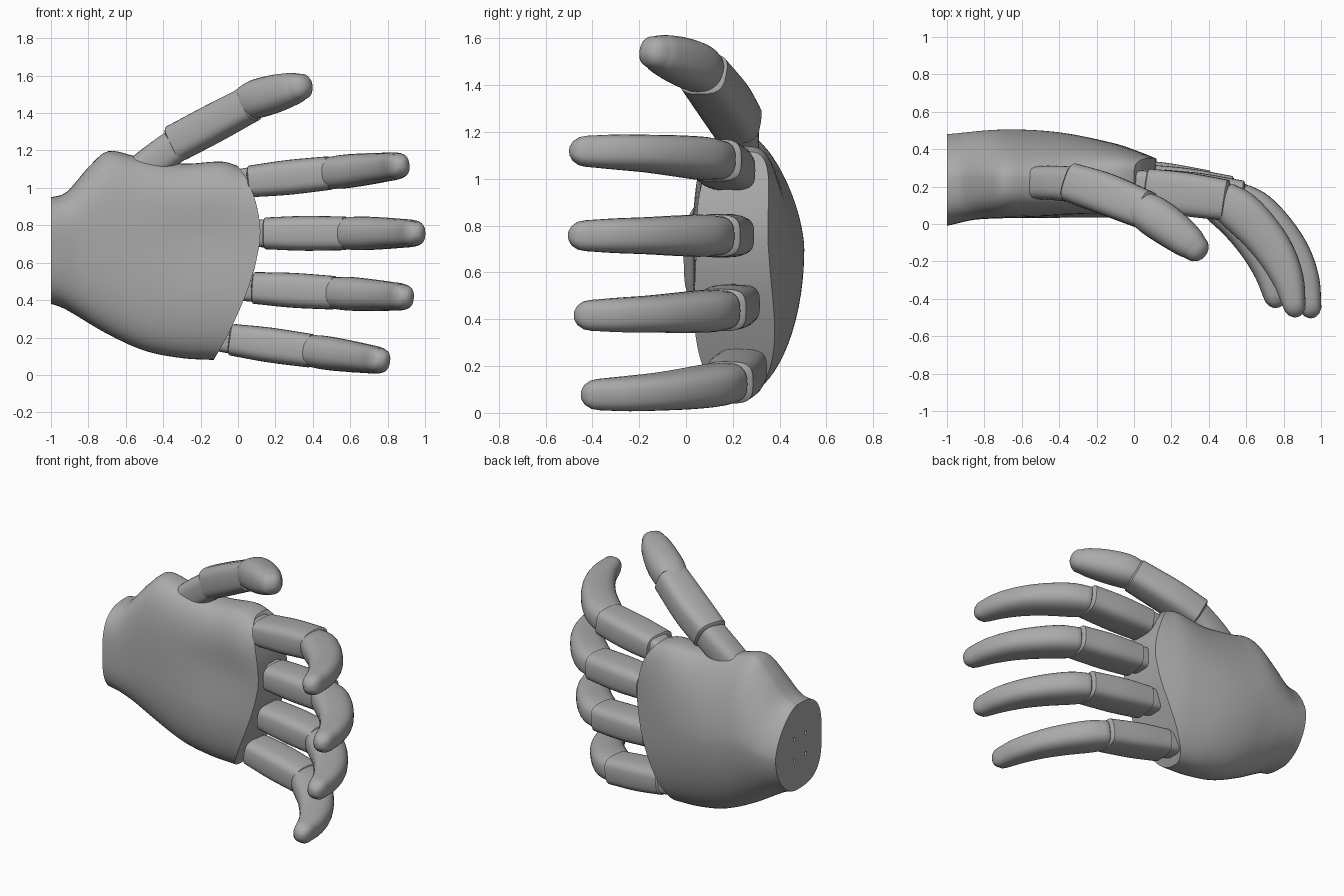
import bpy, bmesh, math
from mathutils import Vector, Matrix

cube = bpy.data.objects.get("Cube")
if cube:
    bpy.data.objects.remove(cube, do_unlink=True)

GREY = (0.4, 0.4, 0.4, 1)
mat = bpy.data.materials.new("matte_grey")
mat.use_nodes = True
mat.diffuse_color = GREY
mat.node_tree.nodes["Principled BSDF"].inputs["Base Color"].default_value = GREY


def spline(keys, t):
    """Smooth interpolation of (t, value...) keys, held at both ends."""
    if t <= keys[0][0]:
        return keys[0][1:]
    if t >= keys[-1][0]:
        return keys[-1][1:]
    i = max(k for k in range(len(keys) - 1) if keys[k][0] <= t)
    p, q = keys[i], keys[i + 1]
    h = q[0] - p[0]
    f = (t - p[0]) / h
    e = f * f * (3 - 2 * f)

    def slope(k, c):
        a, b = keys[max(k - 1, 0)], keys[min(k + 1, len(keys) - 1)]
        return (b[c] - a[c]) / (b[0] - a[0])
    return tuple(p[c] * (1 - e) + q[c] * e + slope(i, c) * h * f * (1 - f) ** 2
                 - slope(i + 1, c) * h * f * f * (1 - f) for c in range(1, len(p)))


def rounded(angle, n):
    """Point on a unit superellipse."""
    c, s = math.cos(angle), math.sin(angle)
    return (math.copysign(abs(c) ** (2 / n), c), math.copysign(abs(s) ** (2 / n), s))


def loft(name, rings, strip_cap=False):
    bm = bmesh.new()
    loops = [[bm.verts.new(p) for p in ring] for ring in rings]
    n = len(loops[0])
    for a, b in zip(loops, loops[1:]):
        for i in range(n):
            bm.faces.new((a[i], a[(i + 1) % n], b[(i + 1) % n], b[i]))
    bm.faces.new(loops[0])
    end = loops[-1]
    if strip_cap:
        for i in range(n // 2):
            quad = [end[i], end[i + 1], end[n - i - 1], end[-i]]
            bm.faces.new(list(dict.fromkeys(quad)))
    else:
        bm.faces.new(end)
    bmesh.ops.recalc_face_normals(bm, faces=bm.faces)
    mesh = bpy.data.meshes.new(name)
    bm.to_mesh(mesh)
    bm.free()
    mesh.materials.append(mat)
    obj = bpy.data.objects.new(name, mesh)
    bpy.context.collection.objects.link(obj)
    return obj


def smooth(obj):
    bpy.ops.object.select_all(action='DESELECT')
    obj.select_set(True)
    bpy.context.view_layer.objects.active = obj
    bpy.ops.object.shade_smooth_by_angle(angle=math.radians(32))


def digit(name, path, n, place, start=0.03, tip=0.03, sides=28):
    """Sweep a rounded section along (x, y, z, half width, half depth) points,
    with both ends rounded over the given lengths."""
    keys = [(i, *p) for i, p in enumerate(path)]
    count = 5 * (len(path) - 1)
    samples = [spline(keys, i / 5) for i in range(count + 1)]
    spots = [Vector(s[:3]) for s in samples]
    rings = []

    def add_ring(i, d, shift=0, scale=1):
        w, h = samples[i][3:]
        side = (Vector((0, 0, 1)) - d * d.z).normalized()
        up = d.cross(side)
        section = [rounded(math.tau * k / sides, n) for k in range(sides)]
        rings.append([place @ (spots[i] + d * shift + side * w * scale * a + up * h * scale * b)
                      for a, b in section])

    tilts = [math.radians(a) for a in (25, 50, 70, 82)]
    first = (spots[1] - spots[0]).normalized()
    last = (spots[-1] - spots[-2]).normalized()
    for a in reversed(tilts):
        add_ring(0, first, -start * math.sin(a), math.cos(a))
    for i in range(count + 1):
        add_ring(i, (spots[min(i + 1, count)] - spots[max(i - 1, 0)]).normalized())
    for a in tilts:
        add_ring(count, last, tip * math.sin(a), math.cos(a))
    smooth(loft(name, rings))


# Palm: outline, thickness and curved knuckle edge
LOW = [(-1, .38), (-.93, .355), (-.7, .22), (-.5, .13), (-.3, .09), (-.13, .08)]
HIGH = [(-1, .95), (-.92, .975), (-.8, 1.11), (-.7, 1.195), (-.55, 1.17),
        (-.3, 1.13), (-.08, 1.14), (.02, 1.11)]
FRONT = [(-1, -.01), (-.83, .025), (-.4, .03), (.12, .03)]
BACK = [(-1, .48), (-.7, .505), (-.4, .49), (-.1, .43), (.02, .39), (.12, .35)]
EDGE = [(-1, -.13), (-.73, -.05), (-.28, .05), (0, .095), (.3, .12), (.6, .1), (.87, .05), (1, 0)]
MID = .25
STEPS, SIDES = 36, 64

palm_rings = []
for j in range(STEPS + 1):
    u = j / STEPS
    ring = []
    for k in range(SIDES):
        angle = math.tau * k / SIDES
        back = math.sin(angle) > 0
        if not back:
            bulge = 3
        elif math.cos(angle) > 0:  # thumb side of the back slopes away more
            bulge = 1.55 + 1.9 * u ** 4
        else:
            bulge = 1.9 + .2 * u
        zn, yn = rounded(angle, bulge)
        x = -1 + u * (spline(EDGE, zn)[0] + 1)
        low, high = spline(LOW, x)[0], spline(HIGH, x)[0]
        front, rear = spline(FRONT, x)[0], spline(BACK, x)[0]
        y = MID + yn * ((rear - MID) if back else (MID - front))
        if not back:  # hollow of the hand
            y += .03 * math.exp(-((x + .15) / .3) ** 2 - ((zn - .25) / .35) ** 2) * abs(yn)
        ring.append(Vector((x, y, (low + high) / 2 + zn * (high - low) / 2)))
    palm_rings.append(ring)
palm = loft("palm", palm_rings, strip_cap=True)

# Four mounting holes in the wrist face
for dy in (-.06, .06):
    for dz in (-.07, .07):
        bpy.ops.mesh.primitive_cylinder_add(vertices=16, radius=.011, depth=.08,
                                            location=(-1, .22 + dy, .66 + dz),
                                            rotation=(0, math.pi / 2, 0))
        drill = bpy.context.object
        drill.name = "hole_cutter"
        drill.hide_render = True
        drill.data.materials.append(mat)
        bpy.context.view_layer.objects.active = palm
        cut = palm.modifiers.new("hole", 'BOOLEAN')
        cut.operation, cut.object, cut.solver = 'DIFFERENCE', drill, 'EXACT'
        bpy.ops.object.modifier_apply(modifier=cut.name)
        bpy.data.objects.remove(drill, do_unlink=True)
smooth(palm)

# Fingers: one design, fanned out from the knuckle edge
KNUCKLE = [(-.04, .215, 0, .07, .07), (.02, .21, 0, .074, .077), (.08, .195, 0, .076, .09)]
PROXIMAL = [(.05, .185, 0, .085, .112), (.25, .16, 0, .093, .117), (.47, .128, 0, .09, .11)]
DISTAL = [(.46, .13, 0, .084, .1), (.55, .065, 0, .09, .115), (.66, -.045, 0, .086, .11),
          (.75, -.17, 0, .079, .1), (.81, -.3, 0, .074, .083), (.84, -.425, 0, .066, .062)]
FINGERS = {"index": (.02, 0, 1.03, 6), "middle": (.1, -.005, .757, 0),
           "ring": (.04, .02, .468, -3.5), "little": (-.08, .05, .195, -8)}
for label, (x, y, z, fan) in FINGERS.items():
    place = Matrix.Translation((x, y, z)) @ Matrix.Rotation(math.radians(-fan), 4, 'Y')
    digit(label + "_knuckle", KNUCKLE, 4, place)
    digit(label + "_proximal", PROXIMAL, 3.4, place, .015, .02)
    digit(label + "_distal", DISTAL, 2.6, place, .03, .075)

# Thumb
here = Matrix.Identity(4)
digit("thumb_base", [(-.56, .22, 1.06, .085, .085), (-.44, .22, 1.15, .09, .092),
                     (-.3, .21, 1.25, .09, .095)], 3, here)
digit("thumb_proximal", [(-.33, .22, 1.24, .1, .105), (-.15, .16, 1.335, .1, .112),
                         (.06, .075, 1.447, .095, .105)], 3.2, here, .02, .02)
digit("thumb_distal", [(.02, .09, 1.44, .085, .09), (.1, .045, 1.475, .102, .108),
                       (.2, -.025, 1.505, .1, .105), (.29, -.095, 1.53, .086, .09),
                       (.33, -.13, 1.54, .072, .074)], 2.4, here, .03, .065)
